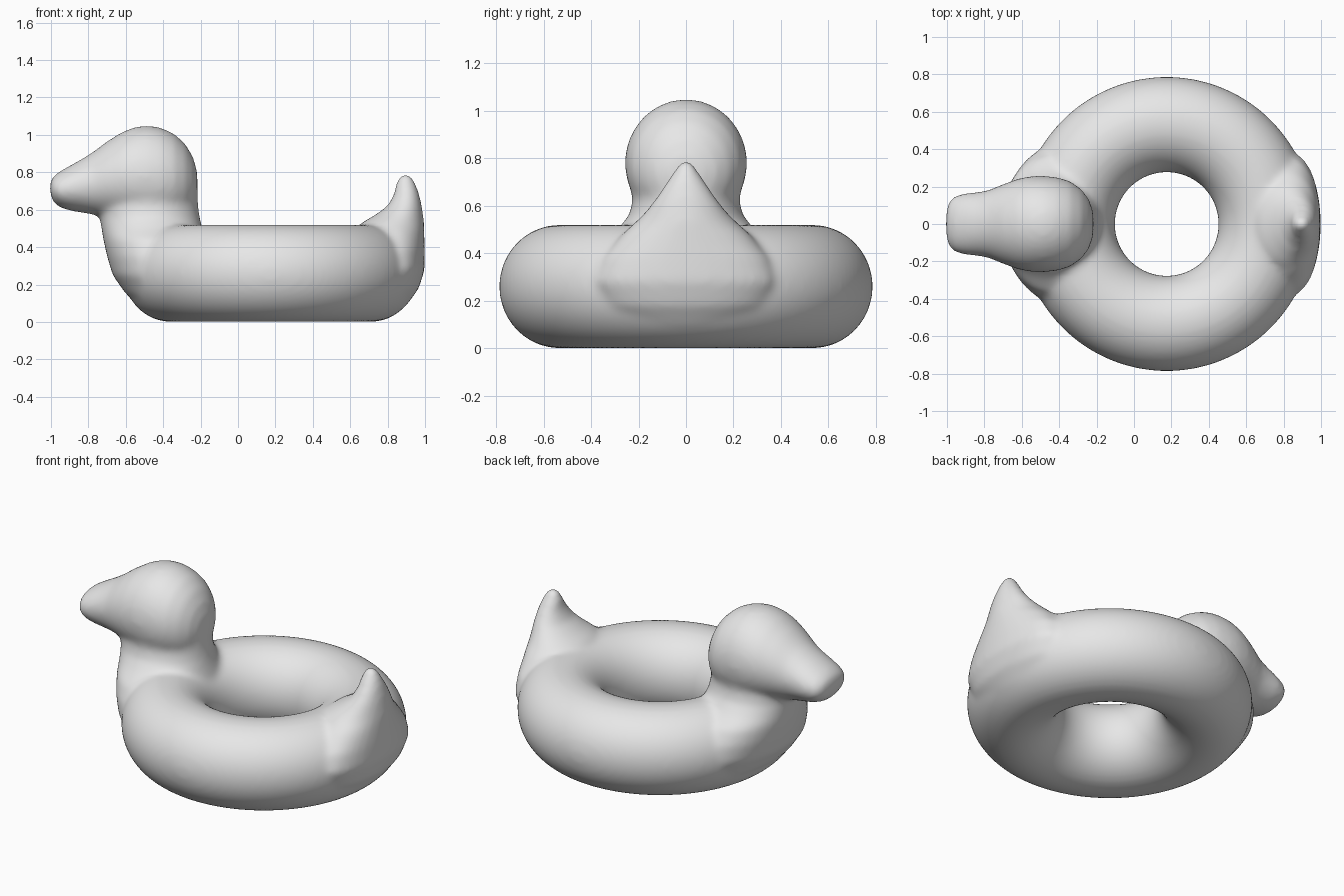
import bpy, bmesh
from math import sin, cos, tau
from mathutils import Vector

cube = bpy.data.objects.get("Cube")
if cube:
    bpy.data.objects.remove(cube, do_unlink=True)

SIDES = 48


def skin(bm, rings, closed=False):
    """Join rings of points into a tube, capped unless it closes on itself."""
    loops = [[bm.verts.new(p) for p in ring] for ring in rings]
    pairs = list(zip(loops, loops[1:]))
    if closed:
        pairs.append((loops[-1], loops[0]))
    else:
        bm.faces.new(loops[0][::-1])
        bm.faces.new(loops[-1])
    for a, b in pairs:
        n = len(a)
        for i in range(n):
            j = (i + 1) % n
            bm.faces.new((a[i], a[j], b[j], b[i]))


def ellipse(centre, u, v):
    return [centre + u * cos(tau * i / SIDES) + v * sin(tau * i / SIDES)
            for i in range(SIDES)]


def upright(bm, sections):
    """Stack horizontal ellipses given as z, x from, x to, half width."""
    skin(bm, [ellipse(Vector(((a + b) / 2, 0, z)),
                      Vector(((b - a) / 2, 0, 0)), Vector((0, w, 0)))
              for z, a, b, w in sections])


def lengthwise(bm, sections):
    """Row of vertical ellipses given as x, z from, z to, half width."""
    skin(bm, [ellipse(Vector((x, 0, (a + b) / 2)),
                      Vector((0, w, 0)), Vector((0, 0, (b - a) / 2)))
              for x, a, b, w in sections])


bm = bmesh.new()

# Inflated ring
rings = []
for i in range(96):
    out = Vector((cos(tau * i / 96), sin(tau * i / 96), 0))
    rings.append(ellipse(Vector((0.175, 0, 0.26)) + out * 0.532,
                         out * 0.255, Vector((0, 0, 0.26))))
skin(bm, rings, closed=True)

# Chest and neck
upright(bm, [(0.06, -0.47, -0.25, 0.30), (0.15, -0.60, -0.18, 0.40),
             (0.25, -0.67, -0.14, 0.43), (0.35, -0.70, -0.15, 0.41),
             (0.44, -0.72, -0.17, 0.36), (0.50, -0.73, -0.19, 0.29),
             (0.56, -0.74, -0.205, 0.24), (0.62, -0.75, -0.213, 0.225),
             (0.70, -0.74, -0.215, 0.235), (0.78, -0.72, -0.222, 0.23),
             (0.86, -0.68, -0.245, 0.20)])

# Head and bill
lengthwise(bm, [(-1.005, 0.69, 0.75, 0.06), (-0.99, 0.645, 0.775, 0.12),
                (-0.96, 0.615, 0.80, 0.15), (-0.90, 0.595, 0.835, 0.165),
                (-0.84, 0.585, 0.868, 0.17), (-0.78, 0.575, 0.905, 0.18),
                (-0.70, 0.56, 0.965, 0.213), (-0.62, 0.54, 1.015, 0.242),
                (-0.55, 0.52, 1.042, 0.256), (-0.48, 0.51, 1.05, 0.257),
                (-0.41, 0.51, 1.038, 0.25), (-0.34, 0.53, 1.005, 0.228),
                (-0.28, 0.56, 0.95, 0.185), (-0.24, 0.61, 0.88, 0.13),
                (-0.217, 0.68, 0.80, 0.06)])

# Upturned tail
upright(bm, [(0.10, 0.70, 0.91, 0.25), (0.18, 0.70, 0.967, 0.34),
             (0.28, 0.70, 0.998, 0.38), (0.38, 0.68, 0.998, 0.35),
             (0.48, 0.66, 0.996, 0.27), (0.53, 0.66, 0.995, 0.215),
             (0.57, 0.73, 0.99, 0.175), (0.62, 0.80, 0.983, 0.135),
             (0.68, 0.833, 0.97, 0.095), (0.74, 0.845, 0.95, 0.055),
             (0.785, 0.865, 0.925, 0.025)])

bmesh.ops.recalc_face_normals(bm, faces=bm.faces)
mesh = bpy.data.meshes.new("duck_ring")
bm.to_mesh(mesh)
bm.free()
duck = bpy.data.objects.new("duck_ring", mesh)
bpy.context.collection.objects.link(duck)

# Fuse the parts into one soft skin
remesh = duck.modifiers.new("fuse", 'REMESH')
remesh.mode = 'VOXEL'
remesh.voxel_size = 0.016
remesh.use_smooth_shade = True
soften = duck.modifiers.new("soften", 'SMOOTH')
soften.factor = 0.5
soften.iterations = 14

# Plain grey vinyl
grey = bpy.data.materials.new("plain_grey")
grey.use_nodes = True
colour = (0.8, 0.8, 0.8, 1)
grey.diffuse_color = colour
grey.node_tree.nodes["Principled BSDF"].inputs["Base Color"].default_value = colour
mesh.materials.append(grey)

bpy.ops.object.select_all(action='DESELECT')
bpy.context.view_layer.objects.active = duck
duck.select_set(True)
for name in ("fuse", "soften"):
    bpy.ops.object.modifier_apply(modifier=name)
bpy.ops.object.shade_smooth()
